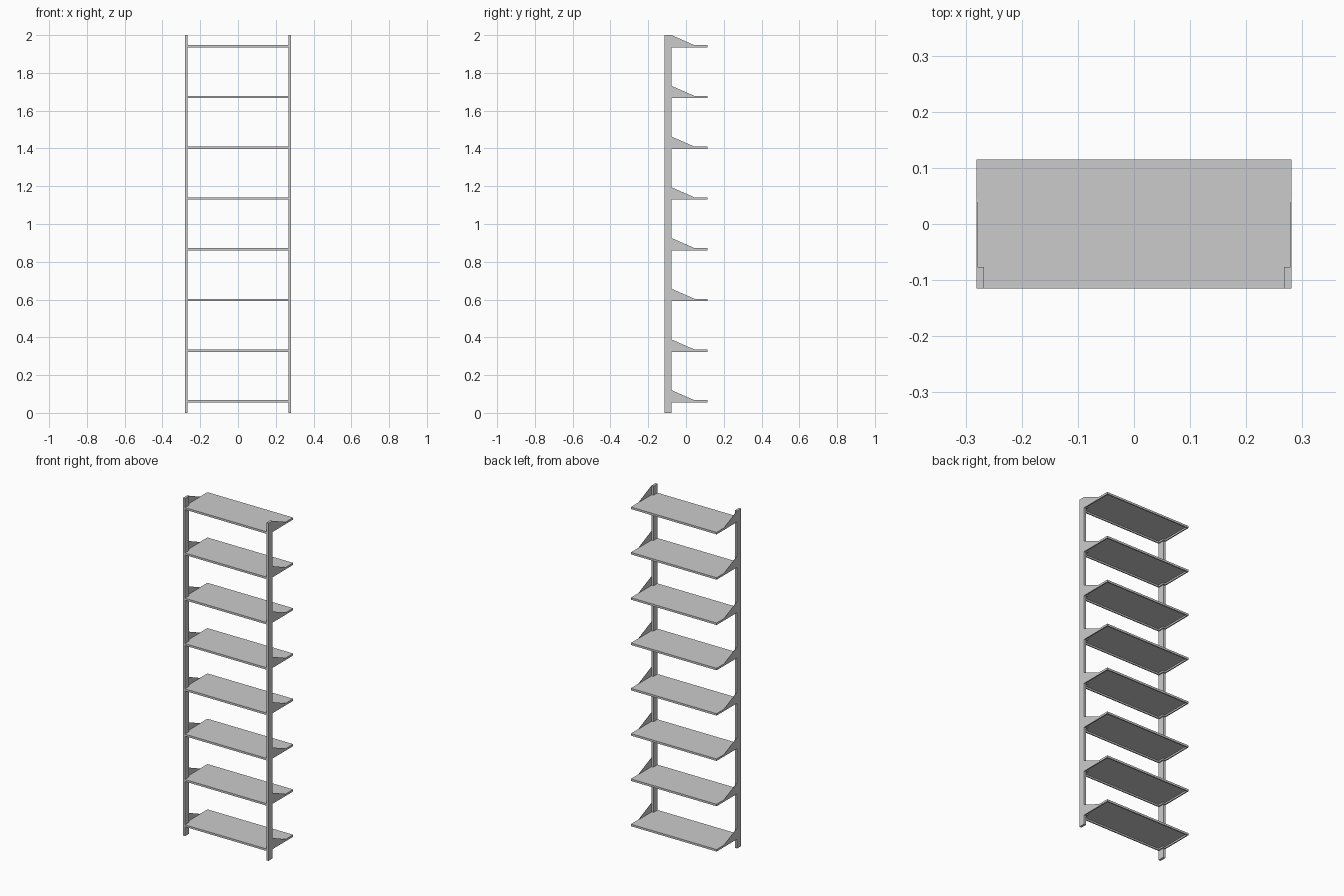
import bpy, bmesh
from mathutils import Vector

if "Cube" in bpy.data.objects:
    bpy.data.objects.remove(bpy.data.objects["Cube"])

HALF_W, BACK, FRONT = 0.281, 0.115, -0.115
POST_W, POST_D = 0.014, 0.038
SHELF_T, FIRST, STEP, COUNT = 0.012, 0.055, 0.2685, 8


def prism(name, points, direction, recess=None):
    """Extrude a flat outline; optionally hollow out its lower face."""
    bm = bmesh.new()
    base = bm.faces.new([bm.verts.new(p) for p in points])
    ext = bmesh.ops.extrude_face_region(bm, geom=[base], use_keep_orig=True)
    moved = [v for v in ext["geom"] if isinstance(v, bmesh.types.BMVert)]
    bmesh.ops.translate(bm, verts=moved, vec=Vector(direction))
    bmesh.ops.recalc_face_normals(bm, faces=bm.faces[:])
    if recess:
        rim, depth = recess
        bottom = min(bm.faces, key=lambda f: f.calc_center_median().z)
        bmesh.ops.inset_region(bm, faces=[bottom], thickness=rim, use_even_offset=True)
        inner = bmesh.ops.inset_region(bm, faces=[bottom], thickness=0.0005, use_even_offset=True)
        bmesh.ops.translate(bm, verts=bottom.verts[:], vec=(0, 0, depth))
    mesh = bpy.data.meshes.new(name)
    bm.to_mesh(mesh)
    bm.free()
    obj = bpy.data.objects.new(name, mesh)
    bpy.context.collection.objects.link(obj)
    return obj


inner_x = HALF_W - POST_W
post_y = FRONT + POST_D

# Upright posts
for side, label in ((-1, "left"), (1, "right")):
    a, b = side * HALF_W, side * inner_x
    prism(f"{label}_post", [(a, FRONT, 0), (b, FRONT, 0), (b, post_y, 0), (a, post_y, 0)], (0, 0, 2))

for i in range(COUNT):
    z = FIRST + i * STEP
    top = z + SHELF_T

    # Shelf tray, notched around the posts and hollow underneath
    outline = [(-inner_x, FRONT), (inner_x, FRONT), (inner_x, post_y), (HALF_W, post_y),
               (HALF_W, BACK), (-HALF_W, BACK), (-HALF_W, post_y), (-inner_x, post_y)]
    prism(f"shelf_{i + 1}", [(x, y, z) for x, y in outline], (0, 0, SHELF_T), (0.007, 0.009))

    # Triangular sheet brackets at both ends
    for side, label in ((-1, "left"), (1, "right")):
        x = side * HALF_W
        prism(f"{label}_bracket_{i + 1}",
              [(x, post_y, top), (x, 0.045, top), (x, post_y, z + 0.0655)],
              (-side * 0.002, 0, 0))
